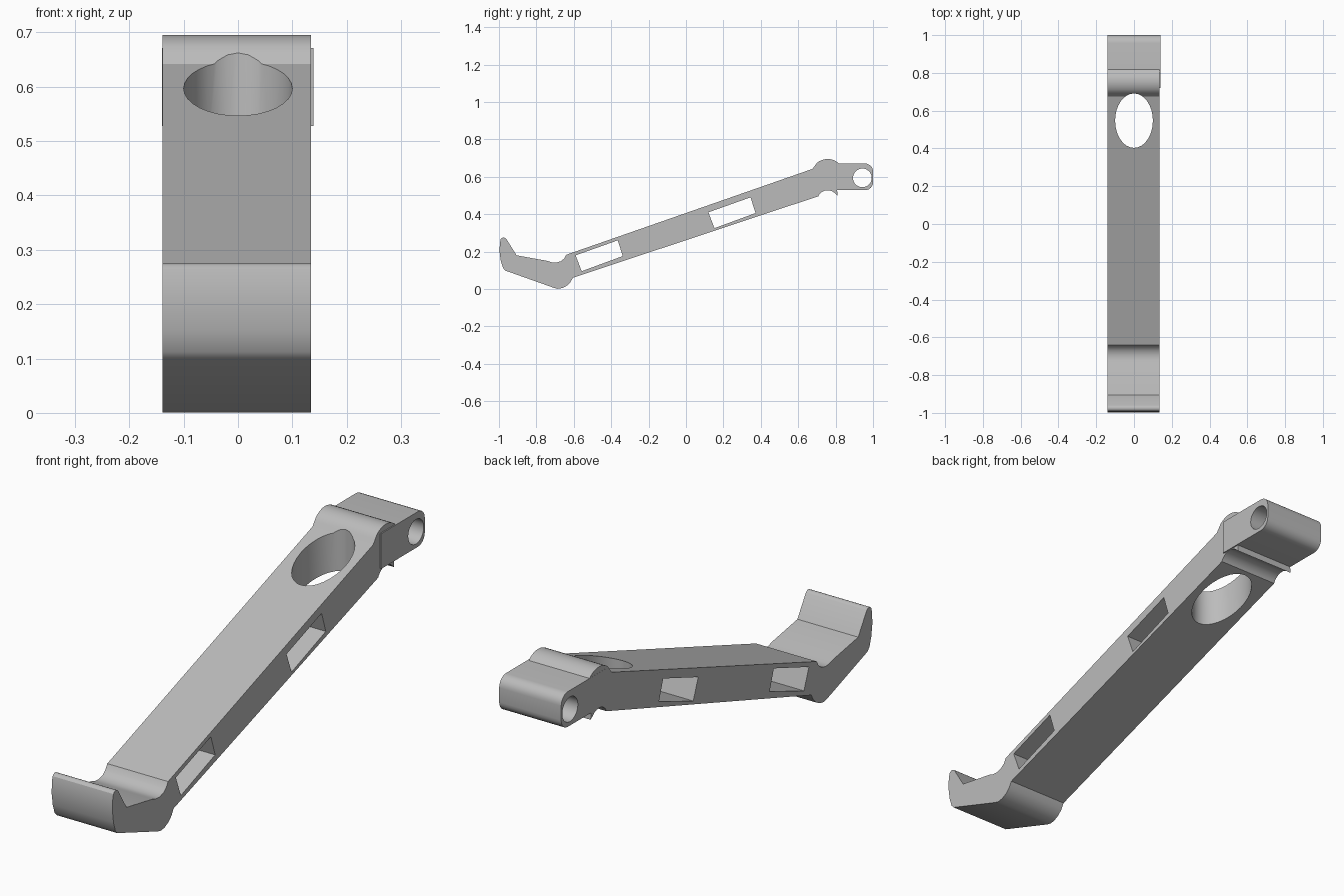
import bpy, bmesh, math
from mathutils import Vector

cube = bpy.data.objects.get("Cube")
if cube:
    bpy.data.objects.remove(cube, do_unlink=True)

grey = bpy.data.materials.new("plain grey")
grey.use_nodes = True
GREY = (0.5, 0.5, 0.5, 1)
grey.diffuse_color = GREY
grey.node_tree.nodes["Principled BSDF"].inputs["Base Color"].default_value = GREY


def prism(name, points, start, depth):
    """Extrude a closed outline of 3D points along depth."""
    bm = bmesh.new()
    face = bm.faces.new([bm.verts.new(Vector(p) + Vector(start)) for p in points])
    moved = bmesh.ops.extrude_face_region(bm, geom=[face])["geom"]
    bmesh.ops.translate(bm, vec=depth, verts=[v for v in moved if isinstance(v, bmesh.types.BMVert)])
    bmesh.ops.recalc_face_normals(bm, faces=bm.faces)
    mesh = bpy.data.meshes.new(name)
    bm.to_mesh(mesh)
    bm.free()
    mesh.materials.append(grey)
    ob = bpy.data.objects.new(name, mesh)
    bpy.context.collection.objects.link(ob)
    return ob


def side_prism(name, outline, x0, x1):
    return prism(name, [(0, y, z) for y, z in outline], (x0, 0, 0), (x1 - x0, 0, 0))


def arc(cy, cz, r, a0, a1, n=8):
    angles = [math.radians(a0 + (a1 - a0) * i / n) for i in range(n + 1)]
    return [(cy + r * math.cos(a), cz + r * math.sin(a)) for a in angles]


def cut(ob, cutter):
    mod = ob.modifiers.new("cut", "BOOLEAN")
    mod.operation = "DIFFERENCE"
    mod.solver = "EXACT"
    mod.object = cutter
    bpy.context.view_layer.objects.active = ob
    bpy.ops.object.modifier_apply(modifier=mod.name)
    bpy.data.objects.remove(cutter, do_unlink=True)


def smooth(ob):
    bpy.ops.object.select_all(action="DESELECT")
    ob.select_set(True)
    bpy.context.view_layer.objects.active = ob
    bpy.ops.object.shade_smooth_by_angle(angle=math.radians(28))


# Lever: hooked tip, rounded heel, long sloping bar and humped shoulder
outline = [(-0.995, 0.245)] + arc(-0.975, 0.257, 0.018, 150, 35, 5)
outline += [(-0.906, 0.18), (-0.74, 0.15)]
outline += [(-0.72, 0.143), (-0.695, 0.141), (-0.67, 0.148), (-0.652, 0.162), (-0.64, 0.183)]
outline += [(0.676, 0.642), (0.69, 0.661)]
outline += arc(0.757, 0.606, 0.089, 130, 52)
outline += [(0.83, 0.66), (0.83, 0.54), (0.808, 0.53), (0.81, 0.5)]
outline += arc(0.757, 0.474, 0.054, 50, 146)
outline += [(0.708, 0.496), (-0.605, 0.06)]
outline += [(-0.618, 0.036), (-0.638, 0.017), (-0.662, 0.005), (-0.685, 0.001), (-0.706, 0.006)]
outline += [(-0.965, 0.098), (-0.978, 0.112), (-0.99, 0.15), (-0.997, 0.2)]
lever = side_prism("lever_body", outline, -0.139, 0.134)

# Slanted windows through the bar
for y, z in [(-0.59, 0.18), (0.12, 0.41)]:
    window = [(y, z), (y + 0.225, z + 0.08), (y + 0.252, z - 0.004), (y + 0.032, z - 0.085)]
    cut(lever, side_prism("window_cutter", window, -0.3, 0.3))

# Upright oval opening near the shoulder
oval = [(0.1 * c, 0.547 + 0.144 * s, 0) for c, s in arc(0, 0, 1, 0, 348.75, 31)]
cut(lever, prism("oval_cutter", oval, (0, 0, 0), (0, 0, 1)))

# Hinge block with rounded end and pin hole
block = [(0.72, 0.528), (0.72, 0.671)]
block += arc(0.957, 0.628, 0.043, 90, 0, 6) + arc(0.957, 0.571, 0.043, 0, -90, 6)
hinge = side_prism("hinge_block", block, -0.1395, 0.139)
cut(hinge, side_prism("pin_cutter", arc(0.943, 0.594, 0.05, 0, 348.75, 31), -0.3, 0.3))

for ob in (lever, hinge):
    smooth(ob)
